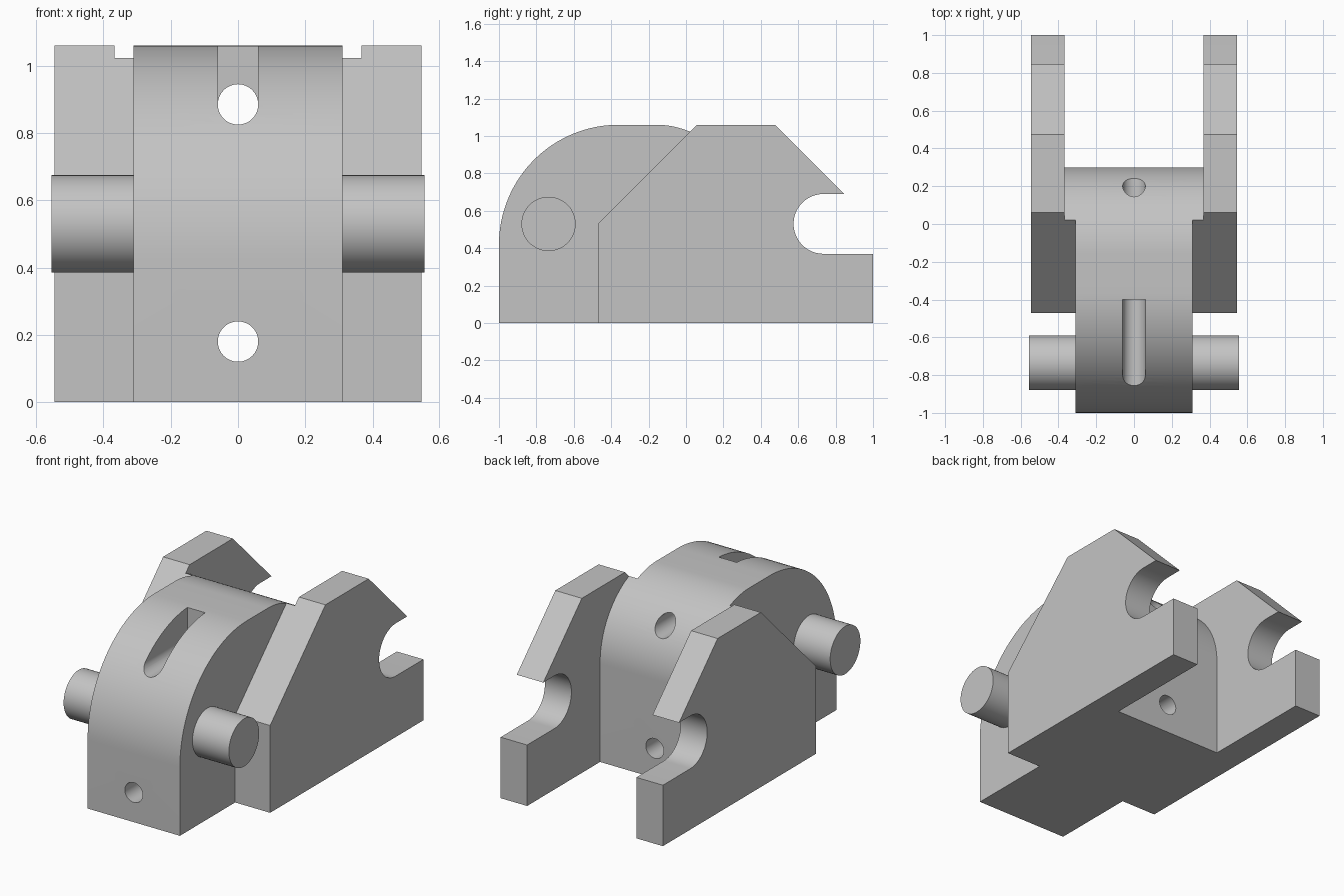
import bpy, bmesh
from math import cos, sin, radians, pi

cube = bpy.data.objects.get("Cube")
if cube:
    bpy.data.objects.remove(cube, do_unlink=True)

grey = bpy.data.materials.new("plain grey")
grey.use_nodes = True
colour = (0.55, 0.55, 0.55, 1)
grey.diffuse_color = colour
grey.node_tree.nodes["Principled BSDF"].inputs["Base Color"].default_value = colour


def arc(cy, cz, r, start, end, n=24):
    """Points of an arc in the side plane, angles in degrees."""
    angles = [radians(start + (end - start) * i / n) for i in range(n + 1)]
    return [(cy + r * cos(a), cz + r * sin(a)) for a in angles]


def prism(name, profile, x0, x1):
    """Extrude a side profile of (y, z) points from x0 to x1."""
    bm = bmesh.new()
    face = bm.faces.new([bm.verts.new((x0, y, z)) for y, z in profile])
    new = bmesh.ops.extrude_face_region(bm, geom=[face])["geom"]
    bmesh.ops.translate(bm, vec=(x1 - x0, 0, 0),
                        verts=[v for v in new if isinstance(v, bmesh.types.BMVert)])
    bmesh.ops.recalc_face_normals(bm, faces=bm.faces)
    mesh = bpy.data.meshes.new(name)
    bm.to_mesh(mesh)
    bm.free()
    obj = bpy.data.objects.new(name, mesh)
    bpy.context.collection.objects.link(obj)
    mesh.materials.append(grey)
    return obj


def cylinder(name, r, length, location, rotation):
    bpy.ops.mesh.primitive_cylinder_add(vertices=48, radius=r, depth=length,
                                        location=location, rotation=rotation)
    obj = bpy.context.object
    obj.name = name
    obj.data.materials.append(grey)
    return obj


def select(obj):
    bpy.ops.object.select_all(action='DESELECT')
    obj.select_set(True)
    bpy.context.view_layer.objects.active = obj


def cut(obj, cutter):
    """Subtract the cutter, then throw it away."""
    mod = obj.modifiers.new("cut", 'BOOLEAN')
    mod.operation, mod.solver, mod.object = 'DIFFERENCE', 'EXACT', cutter
    select(obj)
    bpy.ops.object.modifier_apply(modifier=mod.name)
    bpy.data.objects.remove(cutter, do_unlink=True)


BODY, INNER, OUTER = 0.31, 0.367, 0.545

# Rounded centre body, as wide as the gap between the arms
outline = ([(-1, 0)] + arc(-0.36, 0.42, 0.64, 180, 90, 32)
           + arc(-0.16, 0.60, 0.46, 90, 0, 32) + [(0.30, 0)])
body = prism("centre_body", outline, -INNER, INNER)

# Narrow the front part of the body on both sides
relief = [(-1.2, -0.1), (-0.47, -0.1), (-0.47, 0.53), (0.2, 1.2), (-1.2, 1.2)]
for side in (-1, 1):
    cut(body, prism("relief_cutter", relief, side * BODY, side * 0.5))

# Two holes running front to back
for z in (0.18, 0.885):
    cut(body, cylinder("hole_cutter", 0.06, 3, (0, 0, z), (pi / 2, 0, 0)))

# Slot opening the upper hole to the top at the front
slot = [(-1.2, 0.885), (-0.40, 0.885), (-0.40, 1.2), (-1.2, 1.2)]
cut(body, prism("slot_cutter", slot, -0.06, 0.06))

# Hooked side arms and front pins
arm = ([(-0.47, 0), (-0.47, 0.53), (0.06, 1.06), (0.475, 1.06), (0.845, 0.69)]
       + arc(0.735, 0.53, 0.16, 90, 270) + [(1, 0.37), (1, 0)])
parts = [body]
for label, side in (("left", 1), ("right", -1)):
    parts.append(prism(label + "_arm", arm, side * INNER, side * OUTER))
    parts.append(cylinder(label + "_pin", 0.145, 0.255,
                          (side * 0.4275, -0.735, 0.53), (0, pi / 2, 0)))

for part in parts:
    select(part)
    bpy.ops.object.shade_smooth_by_angle(angle=radians(25))
